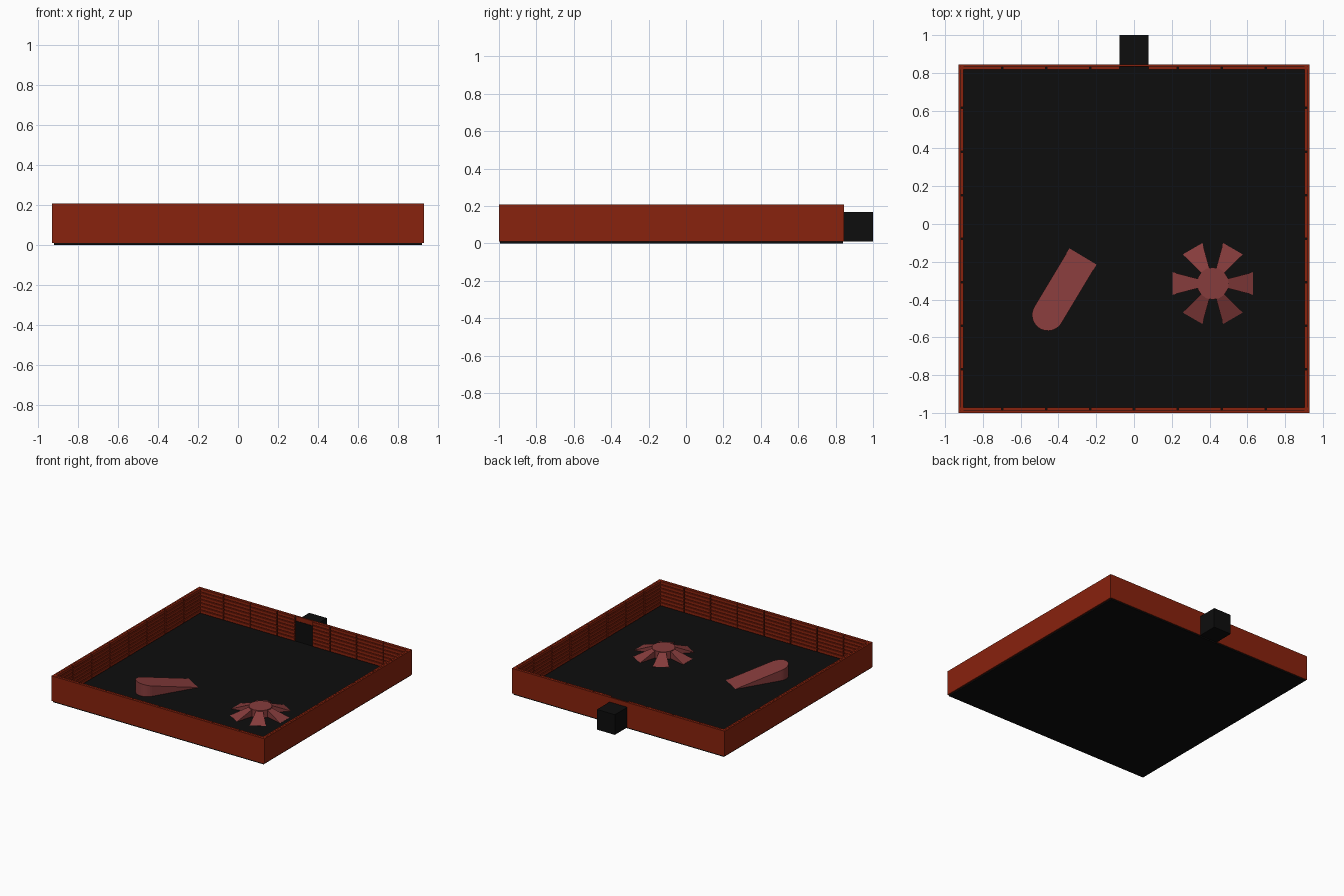
import bpy, bmesh, math
from mathutils import Matrix, Vector

if "Cube" in bpy.data.objects:
    bpy.data.objects.remove(bpy.data.objects["Cube"])


def material(name, rgb):
    m = bpy.data.materials.new(name)
    m.diffuse_color = (*rgb, 1)
    m.use_nodes = True
    m.node_tree.nodes["Principled BSDF"].inputs["Base Color"].default_value = m.diffuse_color
    return m


RED = material("rust red", (0.25, 0.016, 0.004))
PINK = material("dusty pink", (0.24, 0.045, 0.045))
BLACK = material("near black", (0.004, 0.004, 0.004))

X, Y0, Y1, TOP = 0.93, -1.0, 0.845, 0.207    # outer wall limits
BASE = 0.01                                  # floor surface
DOOR, DOOR_TOP = 0.078, 0.17


def finish(name, bm, mat):
    bmesh.ops.recalc_face_normals(bm, faces=bm.faces)
    me = bpy.data.meshes.new(name)
    bm.to_mesh(me)
    bm.free()
    me.materials.append(mat)
    ob = bpy.data.objects.new(name, me)
    bpy.context.collection.objects.link(ob)
    return ob


def add_box(bm, x0, x1, y0, y1, z0, z1, frame=Matrix()):
    size = Matrix.Diagonal((x1 - x0, y1 - y0, z1 - z0, 1))
    mid = Matrix.Translation(((x0 + x1) / 2, (y0 + y1) / 2, (z0 + z1) / 2))
    bmesh.ops.create_cube(bm, size=1, matrix=frame @ mid @ size)


def prism(bm, outline, height):
    """Closed solid over a floor outline; height(x, y) gives the top."""
    low = [bm.verts.new((x, y, BASE)) for x, y in outline]
    high = [bm.verts.new((x, y, BASE + height(x, y))) for x, y in outline]
    bm.faces.new(low[::-1])
    bm.faces.new(high)
    n = len(outline)
    for i in range(n):
        j = (i + 1) % n
        bm.faces.new((low[i], low[j], high[j], high[i]))


# Floor slab
bm = bmesh.new()
add_box(bm, -0.92, 0.92, Y0 + 0.005, Y1 - 0.005, 0, BASE)
finish("floor", bm, BLACK)

# Walls: red outer sheet, dark backing, and rows of slats split into eight bays
SHEET, BACK, DEPTH = 0.012, 0.014, 0.028
ROWS, BAYS, GAP = 7, 8, 0.008
MIDY = (Y0 + Y1) / 2
HALF_Y = (Y1 - Y0) / 2


def build_wall(name, angle, half, dist, door=False):
    # local frame: u along x, inward is -y, outer face at y = dist
    frame = Matrix.Translation((0, MIDY, 0)) @ Matrix.Rotation(angle, 4, 'Z')
    spans = [(-half, -DOOR), (DOOR, half)] if door else [(-half, half)]
    sheet, back, slats = bmesh.new(), bmesh.new(), bmesh.new()
    for a, b in spans:
        add_box(sheet, a, b, dist - SHEET, dist, BASE, TOP, frame)
        a, b = max(a, -half + SHEET), min(b, half - SHEET)
        add_box(back, a, b, dist - BACK, dist - SHEET, BASE, TOP - 0.004, frame)
    if door:
        add_box(sheet, -DOOR, DOOR, dist - SHEET, dist, DOOR_TOP, TOP, frame)
    pitch = (TOP - BASE) / ROWS
    inner = half - SHEET
    for i in range(BAYS):
        a = -half + 2 * half * i / BAYS + GAP / 2
        b = -half + 2 * half * (i + 1) / BAYS - GAP / 2
        a, b = max(a, -inner), min(b, inner)
        if door and abs(a) < DOOR:
            a = DOOR
        if door and abs(b) < DOOR:
            b = -DOOR
        for r in range(ROWS):
            z = BASE + r * pitch
            add_box(slats, a, b, dist - DEPTH, dist - BACK,
                    z + 0.006, z + pitch, frame)
    finish(name + "_outer_sheet", sheet, RED)
    finish(name + "_backing", back, BLACK)
    finish(name + "_slats", slats, RED)


build_wall("back_wall", 0, X, HALF_Y, door=True)
build_wall("left_wall", math.pi / 2, HALF_Y, X)
build_wall("front_wall", math.pi, X, HALF_Y)
build_wall("right_wall", -math.pi / 2, HALF_Y, X)

# Entrance box behind the doorway
bm = bmesh.new()
add_box(bm, -DOOR, DOOR, Y1 - 0.014, 1.0, BASE, DOOR_TOP - 0.001)
finish("entrance_box", bm, BLACK)

# Wedge ramp with a rounded tall end, built along +x then turned
W, L, H = 0.084, 0.361, 0.088
outline = [(0, W), (0, -W)]
outline += [(L + W * math.cos(a), W * math.sin(a))
            for a in (math.radians(-90 + 180 * i / 16) for i in range(17))]
bm = bmesh.new()
prism(bm, outline, lambda x, y: 0.001 + H * x / (L + W * 0.4))
ramp = finish("rounded_ramp", bm, PINK)
ramp.location = (-0.27, -0.172, 0)
ramp.rotation_euler.z = math.radians(-121)

# Star obstacle: round hub with six sloping blades
CENTRE = (0.417, -0.315, 0)
HUB_R, TIP_R, HUB_H = 0.085, 0.213, 0.06
bm = bmesh.new()
bmesh.ops.create_cone(bm, cap_ends=True, segments=16, radius1=HUB_R,
                      radius2=HUB_R, depth=HUB_H,
                      matrix=Matrix.Translation((0, 0, BASE + HUB_H / 2)))
finish("star_hub", bm, PINK).location = CENTRE

blade = [(HUB_R - 0.01, -0.024), (TIP_R, -0.06), (TIP_R, 0.06), (HUB_R - 0.01, 0.024)]
for i in range(6):
    bm = bmesh.new()
    prism(bm, blade, lambda x, y: 0.001 + (HUB_H - 0.004) * (TIP_R - x) / (TIP_R - HUB_R + 0.01))
    ob = finish(f"star_blade_{i + 1}", bm, PINK)
    ob.location = CENTRE
    ob.rotation_euler.z = math.radians(60 * i)
